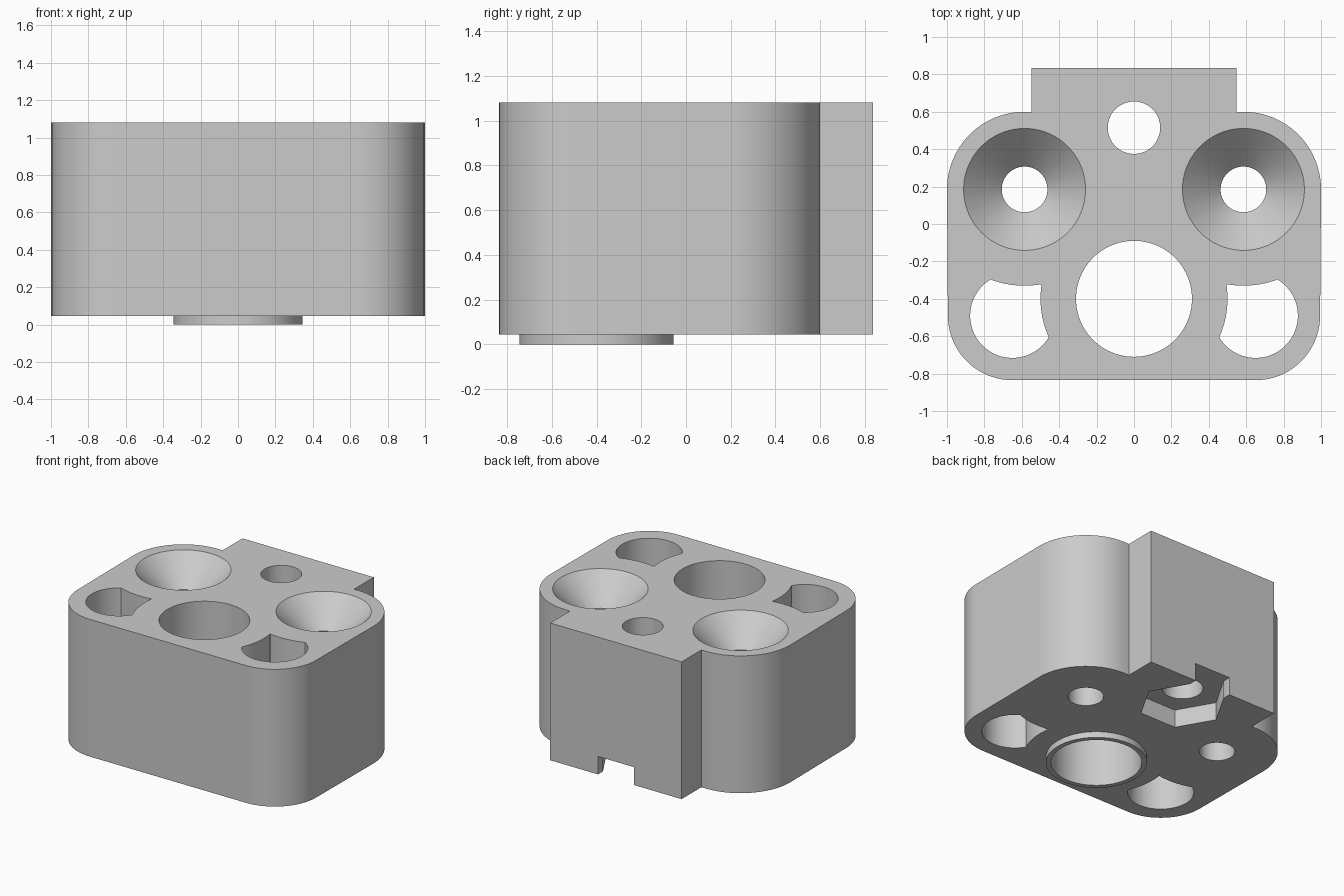
import bpy
import bmesh
from math import cos, sin, radians

cube = bpy.data.objects.get("Cube")
if cube:
    bpy.data.objects.remove(cube, do_unlink=True)

BASE, TOP = 0.045, 1.08
OVER = 0.2                       # how far cutters reach past the body
BORE = (0, -0.40)
SCREW = (0.585, 0.185)
POCKET = (0.65, -0.49)
BOLT = (0, 0.515)

grey = bpy.data.materials.new("light grey")
grey.use_nodes = True
grey.diffuse_color = (0.6, 0.6, 0.6, 1)
grey.node_tree.nodes["Principled BSDF"].inputs["Base Color"].default_value = (0.6, 0.6, 0.6, 1)


def arc(center, radius, start, end, steps):
    angles = [radians(start + (end - start) * i / steps) for i in range(steps + 1)]
    return [(center[0] + radius * cos(a), center[1] + radius * sin(a)) for a in angles]


def finish(name, bm):
    bmesh.ops.recalc_face_normals(bm, faces=bm.faces)
    mesh = bpy.data.meshes.new(name)
    bm.to_mesh(mesh)
    bm.free()
    obj = bpy.data.objects.new(name, mesh)
    bpy.context.collection.objects.link(obj)
    mesh.materials.append(grey)
    return obj


def prism(name, outline, low, high):
    bm = bmesh.new()
    face = bm.faces.new([bm.verts.new((x, y, low)) for x, y in outline])
    top = bmesh.ops.extrude_face_region(bm, geom=[face])["geom"]
    verts = [v for v in top if isinstance(v, bmesh.types.BMVert)]
    bmesh.ops.translate(bm, verts=verts, vec=(0, 0, high - low))
    return finish(name, bm)


def cylinder(name, center, radius, low=-OVER, high=TOP + OVER):
    return prism(name, arc(center, radius, 0, 360, 96)[:-1], low, high)


def cone(name, center, r_low, r_high, low, high):
    bm = bmesh.new()
    bmesh.ops.create_cone(bm, cap_ends=True, segments=96, radius1=r_low,
                          radius2=r_high, depth=high - low)
    bmesh.ops.translate(bm, verts=bm.verts, vec=(*center, (low + high) / 2))
    return finish(name, bm)


def combine(obj, tool, operation="DIFFERENCE"):
    """Apply one boolean and discard the tool."""
    mod = obj.modifiers.new(operation, "BOOLEAN")
    mod.operation, mod.object, mod.solver = operation, tool, "EXACT"
    graph = bpy.context.evaluated_depsgraph_get()
    result = bpy.data.meshes.new_from_object(obj.evaluated_get(graph))
    obj.modifiers.clear()
    obj.data = result
    bpy.data.objects.remove(tool, do_unlink=True)


# Rounded body with the rectangular block at the back
half = arc(POCKET, 0.345, -90, 0, 24) + arc(SCREW, 0.415, 0, 90, 24)
half += [(0.548, 0.6), (0.548, 0.835)]
outline = half + [(-x, y) for x, y in reversed(half)]
body = prism("mount_body", outline, BASE, TOP)

# Locating ring under the main bore
combine(body, cylinder("locating_ring", BORE, 0.345, 0, BASE + OVER), "UNION")
combine(body, cylinder("bore_cutter", BORE, 0.31))

# Bolt hole and hexagonal nut trap open to the back
combine(body, cylinder("bolt_cutter", BOLT, 0.14))
trap = arc(BOLT, 0.3, 120, 420, 5) + [(0.15, 1), (-0.15, 1)]
combine(body, prism("nut_cutter", trap, -OVER, BASE + 0.135))

for side in (1, -1):
    screw = (side * SCREW[0], SCREW[1])
    pocket = (side * POCKET[0], POCKET[1])
    # Countersunk screw hole
    combine(body, cylinder("screw_cutter", screw, 0.122))
    combine(body, cone("sink_cutter", screw, 0.112, 0.336, TOP - 0.214, TOP + 0.01))
    # Corner pocket, leaving walls around the bore and the screw
    cutter = cylinder("pocket_cutter", pocket, 0.226)
    combine(cutter, cylinder("screw_wall", screw, 0.515, -1, 2))
    combine(cutter, cylinder("bore_wall", BORE, 0.5, -1, 2))
    combine(body, cutter)

bpy.ops.object.select_all(action="DESELECT")
body.select_set(True)
bpy.context.view_layer.objects.active = body
bpy.ops.object.shade_smooth_by_angle(angle=radians(30))
